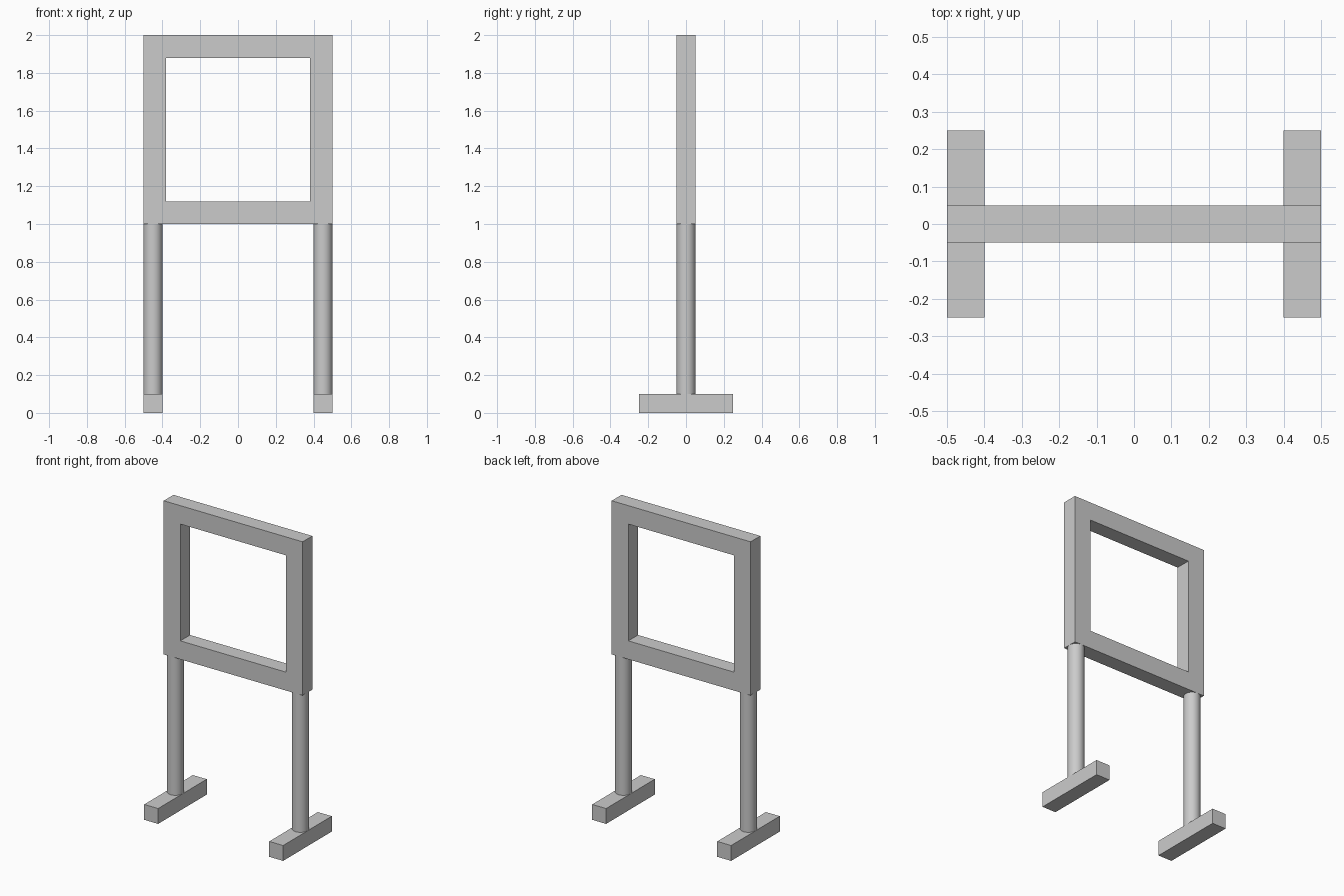
import bpy
import bmesh
from mathutils import Matrix

cube = bpy.data.objects.get("Cube")
if cube:
    bpy.data.objects.remove(cube, do_unlink=True)

grey = bpy.data.materials.new("light_grey")
grey.use_nodes = True
COLOUR = (0.6, 0.6, 0.6, 1)
grey.diffuse_color = COLOUR
grey.node_tree.nodes["Principled BSDF"].inputs["Base Color"].default_value = COLOUR


def add_object(name, bm):
    mesh = bpy.data.meshes.new(name)
    bmesh.ops.recalc_face_normals(bm, faces=bm.faces)
    bm.to_mesh(mesh)
    bm.free()
    mesh.materials.append(grey)
    obj = bpy.data.objects.new(name, mesh)
    bpy.context.collection.objects.link(obj)
    return obj


# Square frame: a ring of mitred faces extruded through its thickness
WIDTH, OPENING, DEPTH, MID_Z = 0.5, 0.38, 0.05, 1.5
corners = [(-1, -1), (1, -1), (1, 1), (-1, 1)]
bm = bmesh.new()
outer, inner = [[bm.verts.new((x * half, -DEPTH, MID_Z + z * half)) for x, z in corners]
                for half in (WIDTH, OPENING)]
for i in range(4):
    j = (i + 1) % 4
    bm.faces.new((outer[i], outer[j], inner[j], inner[i]))
extruded = bmesh.ops.extrude_face_region(bm, geom=bm.faces[:], use_keep_orig=True)
back = [v for v in extruded["geom"] if isinstance(v, bmesh.types.BMVert)]
bmesh.ops.translate(bm, verts=back, vec=(0, 2 * DEPTH, 0))
add_object("frame", bm)

# A round post and a foot bar on each side
for side, sign in (("left", 1), ("right", -1)):
    x = 0.45 * sign

    bm = bmesh.new()
    bmesh.ops.create_cone(bm, cap_ends=True, segments=32, radius1=0.05, radius2=0.05,
                          depth=0.9, matrix=Matrix.Translation((x, 0, 0.55)))
    post = add_object(side + "_post", bm)
    for face in post.data.polygons:
        face.use_smooth = abs(face.normal.z) < 0.5
    for edge in post.data.edges:
        a, b = (post.data.vertices[i].co.z for i in edge.vertices)
        edge.use_edge_sharp = abs(a - b) < 0.01

    bm = bmesh.new()
    bmesh.ops.create_cube(bm, size=1, matrix=Matrix.Translation((x, 0, 0.05))
                          @ Matrix.Diagonal((0.1, 0.5, 0.1, 1)))
    add_object(side + "_foot", bm)
